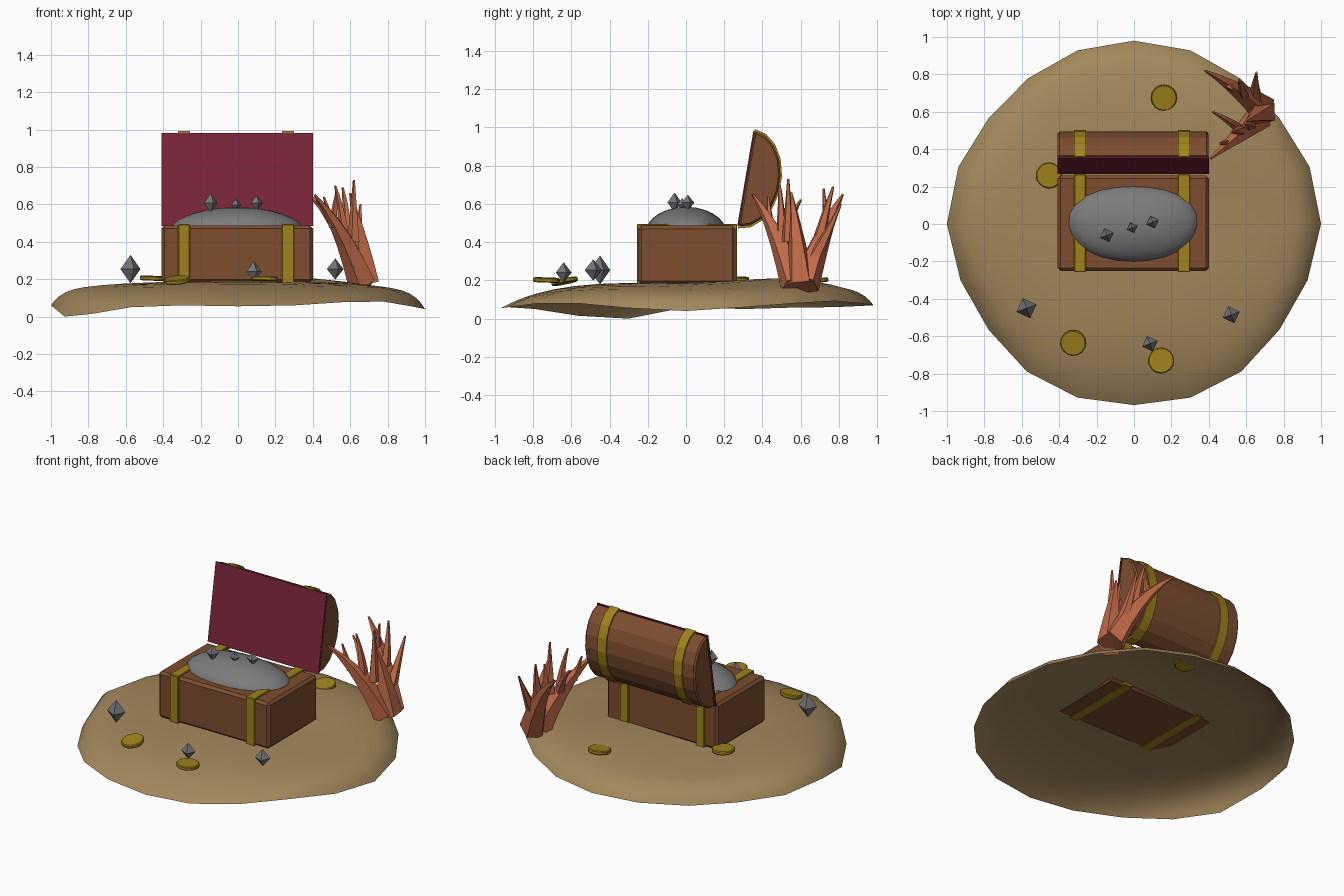
import bpy, bmesh, math
from mathutils import Vector, Matrix

if "Cube" in bpy.data.objects:
    bpy.data.objects.remove(bpy.data.objects["Cube"])


def material(name, rgb):
    m = bpy.data.materials.new(name)
    lin = [((c / 255 + 0.055) / 1.055) ** 2.4 for c in rgb]
    m.diffuse_color = (*lin, 1)
    m.use_nodes = True
    m.node_tree.nodes["Principled BSDF"].inputs["Base Color"].default_value = m.diffuse_color
    return m


SAND = material("sand", (163, 136, 92))
WOOD = material("wood", (125, 77, 47))
GOLD = material("gold", (160, 130, 28))
LINING = material("maroon_lining", (122, 36, 56))
SILVER = material("silver", (124, 124, 124))
GEM = material("gem_grey", (116, 116, 119))
CORAL = material("coral", (192, 106, 72))


def finish(name, bm, mat, smooth=False, recalc=True):
    if recalc:
        bmesh.ops.recalc_face_normals(bm, faces=bm.faces)
    me = bpy.data.meshes.new(name)
    for f in bm.faces:
        f.smooth = smooth
    bm.to_mesh(me)
    bm.free()
    ob = bpy.data.objects.new(name, me)
    me.materials.append(mat)
    bpy.context.collection.objects.link(ob)
    return ob


def chamfer(ob, width):
    mod = ob.modifiers.new("chamfer", 'BEVEL')
    mod.width = width
    mod.segments = 1
    mod.limit_method = 'ANGLE'
    mod.angle_limit = math.radians(50)


def loft(name, rows, mat):
    """Join rows of points into a capped tube."""
    bm = bmesh.new()
    rows = [[bm.verts.new(p) for p in row] for row in rows]
    n = len(rows[0])
    for a, b in zip(rows, rows[1:]):
        for k in range(n):
            j = (k + 1) % n
            bm.faces.new((a[k], a[j], b[j], b[k]))
    bm.faces.new(rows[0])
    bm.faces.new(rows[-1])
    return finish(name, bm, mat)


def prism(name, profile, x0, x1, mat):
    """Extrude a y-z profile along x."""
    return loft(name, [[(x, y, z) for y, z in profile] for x in (x0, x1)], mat)


def rect(y0, y1, z0, z1):
    return [(y0, z0), (y1, z0), (y1, z1), (y0, z1)]


# Sand mound: an open sheet rising from an uneven wavy rim, softer slope in front
RIM_Z = (.04, .06, .08, .092, .078, .07, .067, .06, .058, .05,
         .06, 0, .015, .05, .06, .055, .06, .078, .08, .055)
bm = bmesh.new()
n = len(RIM_Z)
rings = []
for t in (1, .98, .955, .92, .88, .82, .72, .6, .46, .3, .15):
    ring = []
    for i, edge in enumerate(RIM_Z):
        a = math.tau * i / n
        r = t * (.975 + .006 * math.cos(2 * a) + .012 * math.cos(4 * a)
                 + .007 * math.cos(6 * a) + .006 * math.sin(5 * a))
        x, y = r * math.cos(a), r * math.sin(a)
        top = .188 + .036 * math.exp(-((x - .35) ** 2 + (y - .55) ** 2) / .1)
        steep = 1 + min(0, math.sin(a) + .3) / .7
        rise = (steep * (.6 * (1 - t ** 18) + .4 * (1 - t ** 3)) + (1 - steep) * (1 - t ** 4))
        ring.append(bm.verts.new((x, y, edge + (top - edge) * rise)))
    rings.append(ring)
centre = bm.verts.new((0, 0, .188))
for outer, inner in zip(rings, rings[1:]):
    for i in range(n):
        j = (i + 1) % n
        bm.faces.new((outer[i], outer[j], inner[j], inner[i]))
for i in range(n):
    bm.faces.new((rings[-1][i], rings[-1][(i + 1) % n], centre))
finish("sand_mound", bm, SAND, smooth=True, recalc=False)

# Chest base, and lid profile as a tilted half ellipse
chamfer(prism("chest_base", rect(-.25, .26, .182, .486), -.41, .40, WOOD), .016)
mid, along, out = Vector((.316, .732)), Vector((.167, .986)), Vector((.986, -.167))


def lid_profile(scale):
    angles = [math.pi * k / 9 - math.pi / 2 for k in range(10)]
    return [mid + scale * (along * .252 * math.sin(a) + out * .176 * math.cos(a)) for a in angles]


chamfer(prism("lid_shell", lid_profile(1), -.408, .398, WOOD), .01)
front = [mid + along * s * .252 + out * d for s, d in ((-1, -.006), (-1, .002), (1, .002), (1, -.006))]
prism("lid_lining", front, -.41, .40, LINING)

# Gold bands around base and lid
for x0, x1 in ((-.32, -.257), (.235, .30)):
    chamfer(prism("base_band", rect(-.257, .267, .18, .494), x0, x1, GOLD), .004)
    prism("lid_band", lid_profile(1.045), x0, x1, GOLD)

# Heaped silver on the chest
bm = bmesh.new()
bmesh.ops.create_uvsphere(bm, u_segments=24, v_segments=12, radius=1)
bmesh.ops.delete(bm, geom=[v for v in bm.verts if v.co.z < -.01], context='VERTS')
for v in bm.verts:
    a = math.atan2(v.co.y, v.co.x)
    w = 1 + .03 * math.sin(2 * a) ** 2 + .06 * math.sin(a) * math.cos(a) ** 2
    v.co = Vector((-.005 + .343 * w * v.co.x, .2 * w * v.co.y,
                   .487 + .098 * max(0, v.co.z) ** 1.3))
finish("silver_heap", bm, SILVER, smooth=True)


# Gems: four-sided double pyramids
def gem(x, y, z0, z1, r):
    bm = bmesh.new()
    ring = [bm.verts.new((x + r * math.cos(.35 + k * math.pi / 2),
                          y + r * math.sin(.35 + k * math.pi / 2), (z0 + z1) / 2)) for k in range(4)]
    for z in (z0, z1):
        tip = bm.verts.new((x, y, z))
        for k in range(4):
            bm.faces.new((ring[k], ring[(k + 1) % 4], tip))
    finish("gem", bm, GEM)


gem(-.575, -.45, .178, .33, .057)
gem(.085, -.64, .187, .295, .044)
gem(.52, -.485, .198, .31, .048)
gem(-.145, -.06, .555, .66, .039)
gem(-.01, -.02, .565, .63, .029)
gem(.10, .01, .565, .648, .035)


# Coins, some tilted
def coin(x, y, z, tilt_x, tilt_y):
    bm = bmesh.new()
    rot = Matrix.Rotation(tilt_x, 4, 'X') @ Matrix.Rotation(tilt_y, 4, 'Y')
    bmesh.ops.create_cone(bm, cap_ends=True, segments=16, radius1=.07, radius2=.07,
                          depth=.024, matrix=Matrix.Translation((x, y, z)) @ rot)
    chamfer(finish("coin", bm, GOLD), .005)


coin(-.455, .26, .205, .02, .03)
coin(-.325, -.635, .195, .2, -.08)
coin(.145, -.73, .202, -.03, .03)
coin(.16, .675, .196, .14, 0)


# Coral: tapered five-sided branches bowing outward between two points
def branch(start, tip, radius, bow):
    start, tip = Vector(start), Vector(tip)
    rows = []
    d = (tip - start).normalized()
    u = d.cross(Vector((0, 1, 0))).normalized()
    w = d.cross(u)
    for i in range(6):
        t = i / 5
        p = start.lerp(tip, t) + Vector((.02, .01, .08)) * bow * 4 * t * (1 - t)
        r = radius * (1 - t) ** 1.05 + .006
        rows.append([p + r * (u * math.cos(k * math.tau / 5) + w * math.sin(k * math.tau / 5))
                     for k in range(5)])
    loft("coral_branch", rows, CORAL)


branch((.665, .57, .18), (.41, .35, .65), .074, .45)
branch((.685, .62, .18), (.38, .82, .65), .076, .6)
branch((.69, .60, .18), (.60, .55, .66), .072, .2)
branch((.62, .535, .40), (.62, .535, .73), .03, 0)
branch((.57, .50, .42), (.52, .49, .70), .026, .2)
branch((.51, .44, .48), (.46, .43, .64), .018, 0)
branch((.56, .51, .42), (.42, .60, .62), .024, .3)
branch((.59, .69, .39), (.56, .77, .69), .03, .2)
branch((.51, .74, .50), (.53, .72, .68), .02, -.2)
branch((.65, .65, .28), (.655, .81, .60), .04, -.2)
